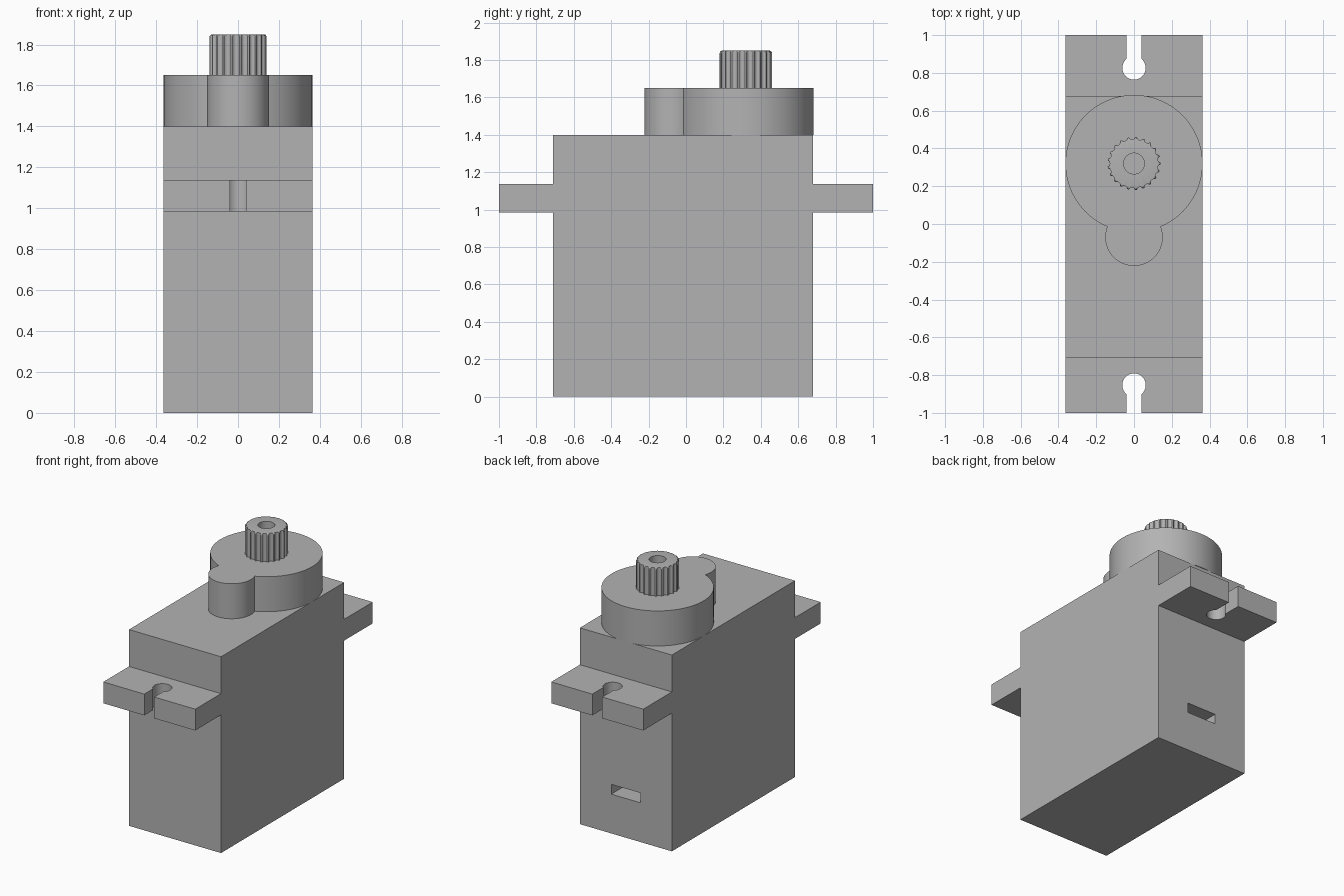
import bpy, bmesh, math
from mathutils import Vector

cube = bpy.data.objects.get("Cube")
if cube:
    bpy.data.objects.remove(cube, do_unlink=True)

grey = bpy.data.materials.new("plain grey")
grey.use_nodes = True
COLOUR = (0.45, 0.45, 0.455, 1)
grey.diffuse_color = COLOUR
grey.node_tree.nodes["Principled BSDF"].inputs["Base Color"].default_value = COLOUR

HALF = 0.363        # half width of the case
SHAFT_Y = 0.32      # output axis


def finish(name, bm):
    bmesh.ops.recalc_face_normals(bm, faces=bm.faces)
    mesh = bpy.data.meshes.new(name)
    bm.to_mesh(mesh)
    bm.free()
    mesh.materials.append(grey)
    obj = bpy.data.objects.new(name, mesh)
    bpy.context.collection.objects.link(obj)
    return obj


def prism(name, outline, offset):
    """Extrude a closed outline of 3D points along an offset."""
    bm = bmesh.new()
    face = bm.faces.new([bm.verts.new(p) for p in outline])
    top = bmesh.ops.extrude_face_region(bm, geom=[face])["geom"]
    moved = [v for v in top if isinstance(v, bmesh.types.BMVert)]
    bmesh.ops.translate(bm, verts=moved, vec=Vector(offset))
    return finish(name, bm)


def arc(cy, r, start, end, steps, z):
    angles = [start + (end - start) * i / steps for i in range(steps + 1)]
    return [(r * math.cos(a), cy + r * math.sin(a), z) for a in angles]


def activate(obj):
    bpy.ops.object.select_all(action='DESELECT')
    obj.select_set(True)
    bpy.context.view_layer.objects.active = obj


def cut(target, cutter):
    mod = target.modifiers.new("cut", 'BOOLEAN')
    mod.operation = 'DIFFERENCE'
    mod.solver = 'EXACT'
    mod.object = cutter
    activate(target)
    bpy.ops.object.modifier_apply(modifier=mod.name)
    bpy.data.objects.remove(cutter, do_unlink=True)


# Case with both mounting tabs, extruded across from its side profile
FRONT, BACK, TOP, TAB_LOW, TAB_HIGH = -0.71, 0.678, 1.4, 0.985, 1.137
profile = [(FRONT, 0), (BACK, 0), (BACK, TAB_LOW), (1, TAB_LOW), (1, TAB_HIGH),
           (BACK, TAB_HIGH), (BACK, TOP), (FRONT, TOP), (FRONT, TAB_HIGH),
           (-1, TAB_HIGH), (-1, TAB_LOW), (FRONT, TAB_LOW)]
case = prism("case_with_tabs", [(-HALF, y, z) for y, z in profile], (2 * HALF, 0, 0))

# Keyhole screw slots, open at the tab ends
HOLE_R, SLOT = 0.062, 0.039
for side, hole_y in ((1, 0.826), (-1, -0.853)):
    gap = math.asin(SLOT / HOLE_R)
    mid = side * math.pi / 2
    ring = arc(hole_y, HOLE_R, mid + gap, mid + 2 * math.pi - gap, 36, 0.9)
    mouth = [(side * SLOT, side * 1.1, 0.9), (-side * SLOT, side * 1.1, 0.9)]
    cut(case, prism("slot_cutter", ring + mouth, (0, 0, 0.3)))

# Cable opening low on the back
opening = [(-0.115, 0.45, 0.28), (0.115, 0.45, 0.28), (0.115, 0.45, 0.35), (-0.115, 0.45, 0.35)]
cut(case, prism("opening_cutter", opening, (0, 0.4, 0)))

# Gear housing: large round boss merged with a small lobe
LOBE_Y, LOBE_R = -0.07, 0.152
dist = SHAFT_Y - LOBE_Y
reach = (dist ** 2 + HALF ** 2 - LOBE_R ** 2) / (2 * dist)
half_chord = math.sqrt(HALF ** 2 - reach ** 2)
big = math.atan2(half_chord, reach)
small = math.atan2(half_chord, dist - reach)
down = -math.pi / 2
outline = arc(SHAFT_Y, HALF, down + big, down + 2 * math.pi - big, 96, TOP)
outline += arc(LOBE_Y, LOBE_R, math.pi / 2 + small, math.pi * 2.5 - small, 48, TOP)[1:-1]
housing = prism("gear_housing", outline, (0, 0, 0.25))

# Splined output shaft: rings whose radius dips at each groove
TEETH, PER_TOOTH = 21, 10
SHAFT_R, BASE, TIP, ROUND = 0.14, 1.65, 1.85, 0.014
BORE_R, BORE_DEPTH = 0.055, 0.15


def spline_radius(i):
    phase = abs((i % PER_TOOTH) / PER_TOOTH - 0.5) * 2
    return SHAFT_R - 0.012 * math.sqrt(max(0, 1 - (phase / 0.7) ** 2))


count = TEETH * PER_TOOTH
levels = [(BASE, SHAFT_R), (TIP - ROUND, SHAFT_R)]
for k in range(1, 6):
    a = k * math.pi / 10
    levels.append((TIP - ROUND + ROUND * math.sin(a), SHAFT_R - ROUND + ROUND * math.cos(a)))
rings = [[(min(limit, spline_radius(i)), z) for i in range(count)] for z, limit in levels]
rings += [[(BORE_R, z)] * count for z in (TIP, TIP - BORE_DEPTH)]

bm = bmesh.new()
loops = []
for ring in rings:
    loop = []
    for i, (r, z) in enumerate(ring):
        a = 2 * math.pi * i / count
        loop.append(bm.verts.new((r * math.cos(a), SHAFT_Y + r * math.sin(a), z)))
    loops.append(loop)
for low, high in zip(loops, loops[1:]):
    for i in range(count):
        j = (i + 1) % count
        bm.faces.new((low[i], low[j], high[j], high[i]))
bm.faces.new(loops[0])
bm.faces.new(loops[-1])
shaft = finish("splined_shaft", bm)

# Smooth round walls, crisp corners
for obj in (case, housing, shaft):
    activate(obj)
    bpy.ops.object.shade_smooth_by_angle(angle=math.radians(25))
